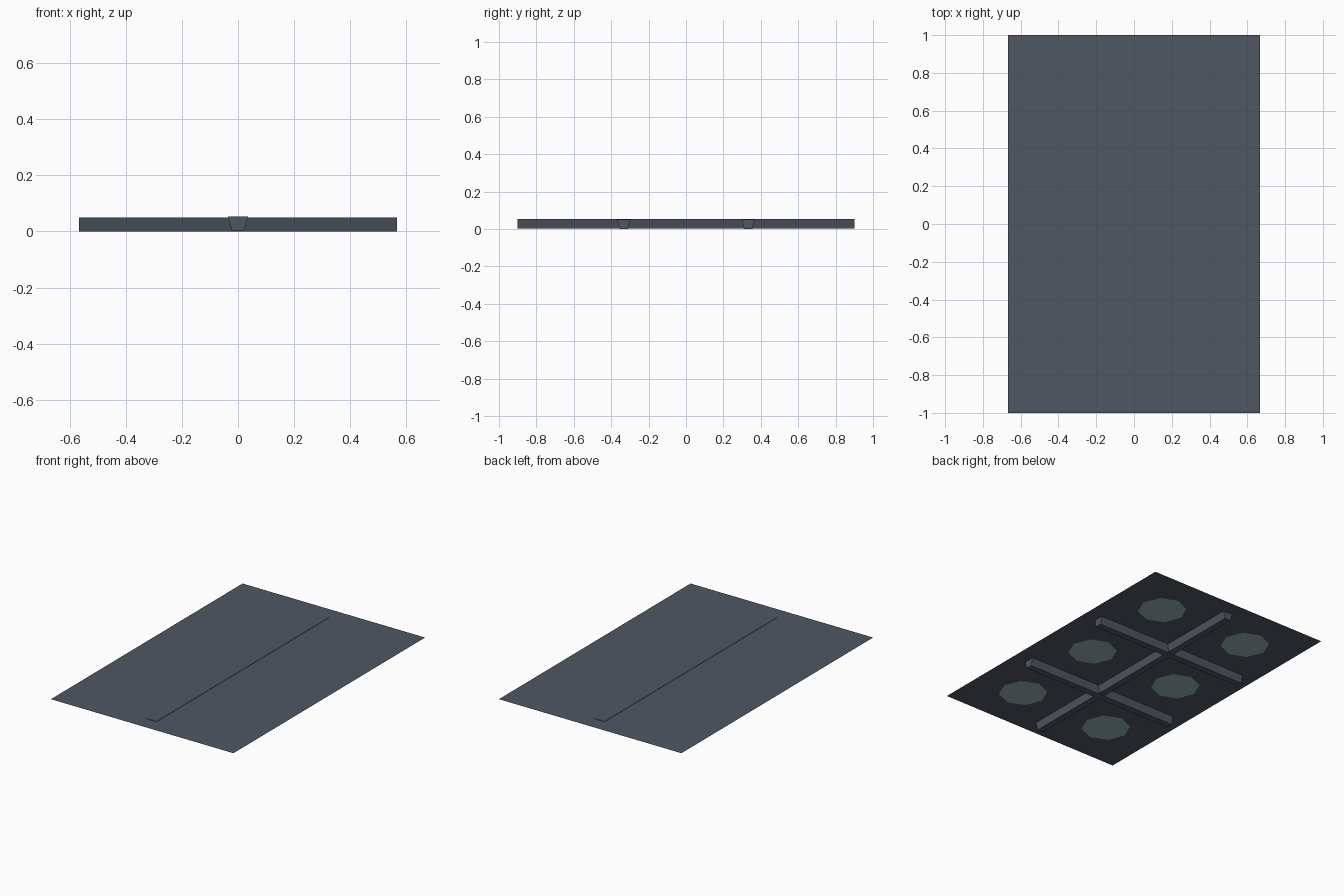
import bpy, bmesh, math

if "Cube" in bpy.data.objects:
    bpy.data.objects.remove(bpy.data.objects["Cube"])


def material(name, rgb):
    m = bpy.data.materials.new(name)
    m.diffuse_color = (*rgb, 1.0)
    m.use_nodes = True
    m.node_tree.nodes["Principled BSDF"].inputs["Base Color"].default_value = m.diffuse_color
    return m


SLATE = material("slate_grey", (0.08, 0.095, 0.125))
PALE = material("pale_lamp_glass", (0.32, 0.45, 0.47))


def mesh_object(name, bm, mat):
    mesh = bpy.data.meshes.new(name)
    bm.to_mesh(mesh)
    bm.free()
    mesh.materials.append(mat)
    obj = bpy.data.objects.new(name, mesh)
    bpy.context.collection.objects.link(obj)
    return obj


def beam(name, length, bottom, top):
    """Beam along y, tapering from a wide top to a narrow underside."""
    bm = bmesh.new()
    profile = [(-0.022, bottom), (0.022, bottom), (0.035, top), (-0.035, top)]
    face = bm.faces.new([bm.verts.new((x, -length / 2, z)) for x, z in profile])
    ext = bmesh.ops.extrude_face_region(bm, geom=[face])
    moved = [v for v in ext["geom"] if isinstance(v, bmesh.types.BMVert)]
    bmesh.ops.translate(bm, verts=moved, vec=(0, length, 0))
    bmesh.ops.recalc_face_normals(bm, faces=bm.faces)
    return mesh_object(name, bm, SLATE)


# Thin ceiling sheet
bm = bmesh.new()
bm.faces.new([bm.verts.new((x, y, 0.0505)) for x, y in
              ((-0.667, -1), (0.667, -1), (0.667, 1), (-0.667, 1))])
mesh_object("ceiling_panel", bm, SLATE)

# Lengthwise beam, standing slightly proud of the sheet
beam("long_beam", 1.8, 0.003, 0.053)

# Two cross beams
for i, y in enumerate((-0.333, 0.333)):
    cross = beam(f"cross_beam_{i + 1}", 1.133, 0.0, 0.05)
    cross.rotation_euler.z = math.pi / 2
    cross.location.y = y

# Octagonal lamps, one in each bay, facing down
for i, x in enumerate((-0.333, 0.333)):
    for j, y in enumerate((-0.667, 0, 0.667)):
        bm = bmesh.new()
        bmesh.ops.create_circle(bm, cap_ends=True, segments=8, radius=0.15)
        bmesh.ops.reverse_faces(bm, faces=bm.faces)
        lamp = mesh_object(f"lamp_{i * 3 + j + 1}", bm, PALE)
        lamp.location = (x, y, 0.0485)
